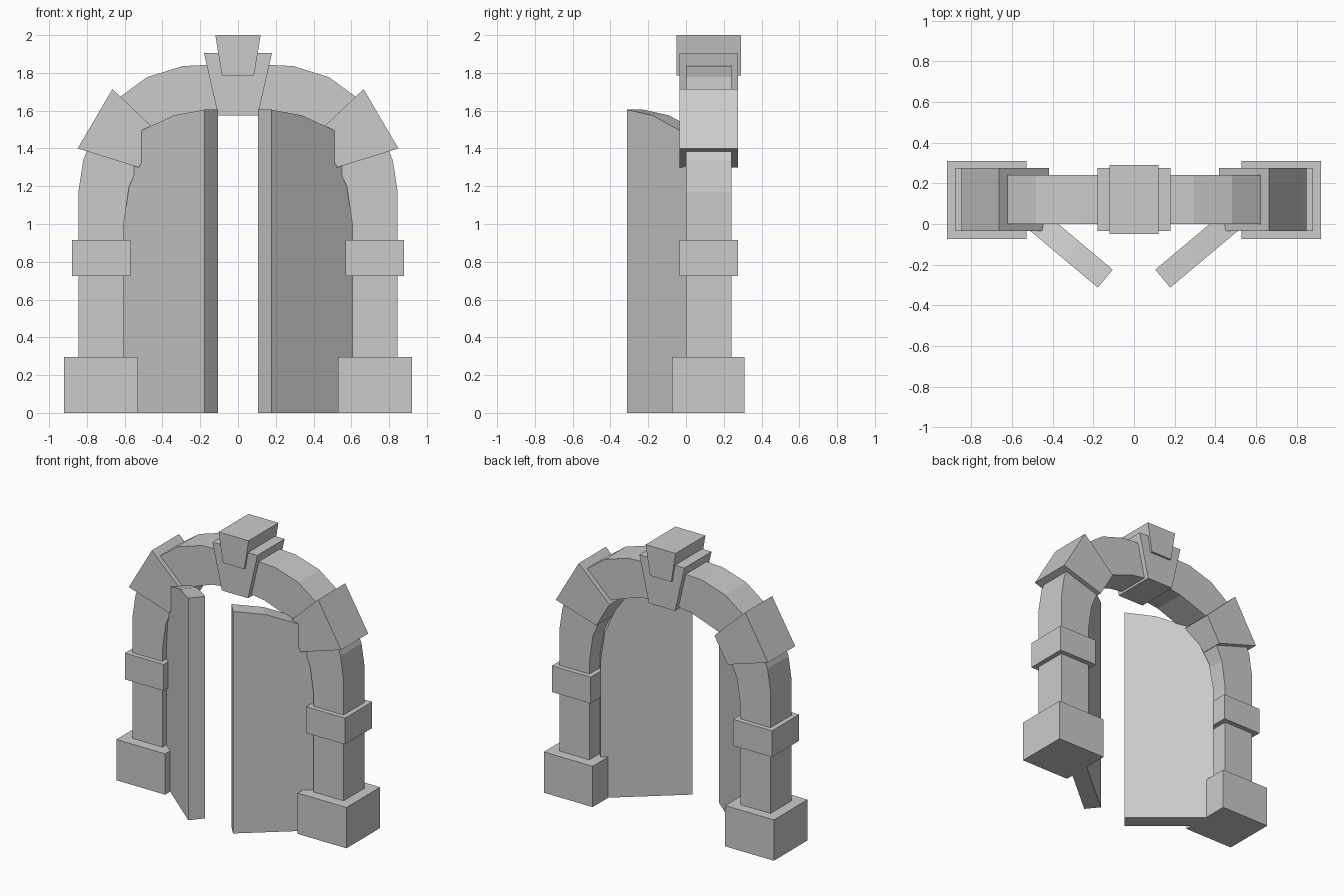
import bpy, bmesh
from math import radians
from mathutils import Matrix, Vector

if "Cube" in bpy.data.objects:
    bpy.data.objects.remove(bpy.data.objects["Cube"])


def prism(name, profile, y0, y1, matrix=None, mirror=False):
    """Extrude an x-z profile from y0 to y1, optionally moved and mirrored in x."""
    bm = bmesh.new()
    face = bm.faces.new([bm.verts.new((x, y0, z)) for x, z in profile])
    ext = bmesh.ops.extrude_face_region(bm, geom=[face])
    moved = [v for v in ext["geom"] if isinstance(v, bmesh.types.BMVert)]
    bmesh.ops.translate(bm, vec=(0, y1 - y0, 0), verts=moved)
    if matrix:
        bmesh.ops.transform(bm, matrix=matrix, verts=bm.verts)
    if mirror:
        bmesh.ops.scale(bm, vec=(-1, 1, 1), verts=bm.verts)
    bmesh.ops.recalc_face_normals(bm, faces=bm.faces)
    me = bpy.data.meshes.new(name)
    bm.to_mesh(me)
    bm.free()
    ob = bpy.data.objects.new(name, me)
    bpy.context.collection.objects.link(ob)
    return ob


def rect(x0, x1, z0, z1):
    return [(x0, z0), (x1, z0), (x1, z1), (x0, z1)]


def wedge(bottom, top, z0, z1):
    return [(-bottom, z0), (bottom, z0), (top, z1), (-top, z1)]


# Arch ring: right half of outer and inner outlines, mirrored
outer = [(.845, 0), (.845, 1.17), (.82, 1.335), (.71, 1.61), (.482, 1.777), (.293, 1.836)]
inner = [(.605, 0), (.605, 1.0), (.577, 1.195), (.45, 1.49), (.21, 1.575)]
flip = lambda pts: [(-x, z) for x, z in reversed(pts)]
prism("arch", outer + [(0, 1.85)] + flip(outer) +
      [(-x, z) for x, z in inner] + [(0, 1.605)] + inner[::-1], 0, .24)

# Keystone and its cap
prism("keystone", wedge(.105, .18, 1.575, 1.905), -.035, .275)
prism("keystone_cap", wedge(.085, .12, 1.785, 2.0), -.05, .29)

# Shoulder wedge: same stone tilted onto the haunch
shoulder = (Matrix.Translation((.757, 0, 1.557)) @ Matrix.Rotation(radians(59.6), 4, 'Y'))

# Door leaf swung open around the jamb
hinge = Matrix.Translation((.605, .12, 0)) @ Matrix.Rotation(radians(40), 4, 'Z')
leaf = [(x - .605, z) for x, z in [(0, 0)] + inner + [(0, 1.605)]]

for side, m in (("right", False), ("left", True)):
    prism(side + "_shoulder_stone", wedge(.105, .182, -.33, 0), -.035, .275, shoulder, m)
    prism(side + "_base_block", rect(.53, .92, 0, .295), -.075, .31, None, m)
    prism(side + "_band_block", rect(.57, .88, .725, .915), -.035, .275, None, m)
    prism(side + "_door", leaf, -.0575, .0575, hinge, m)
